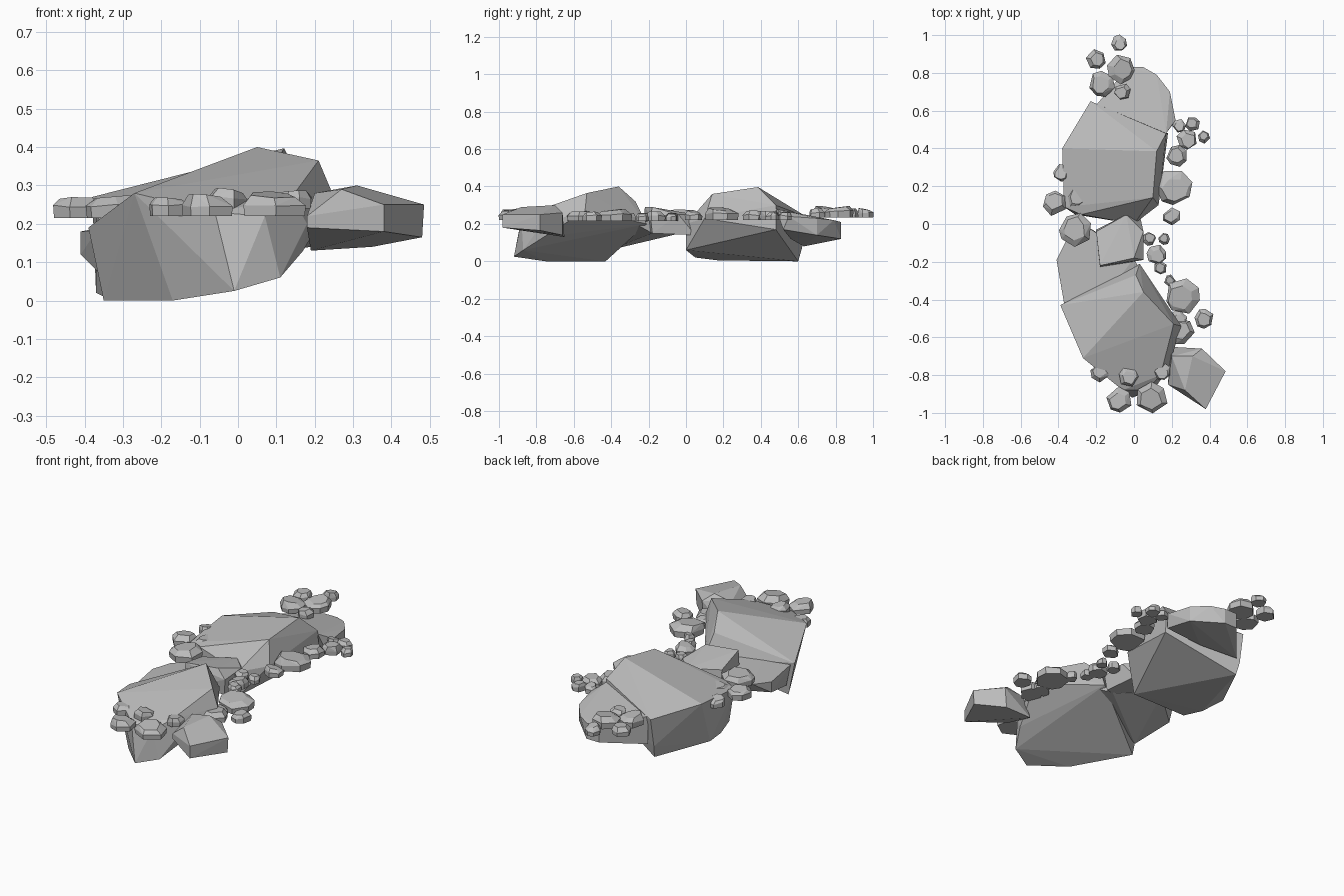
import bpy
import bmesh
import math
import random
from mathutils import Vector

random.seed(7)

default_cube = bpy.data.objects.get("Cube")
if default_cube:
    bpy.data.objects.remove(default_cube, do_unlink=True)

# Single stone colour
stone_grey = bpy.data.materials.new("stone_grey")
stone_grey.use_nodes = True
grey = (.5, .5, .5, 1)
stone_grey.diffuse_color = grey
stone_grey.node_tree.nodes["Principled BSDF"].inputs["Base Color"].default_value = grey


def add_hull(bm, points):
    """Wrap a faceted convex rock around the given corner points."""
    corners = [bm.verts.new(Vector(point)) for point in points]
    bmesh.ops.convex_hull(bm, input=corners)
    unused = [vert for vert in corners if vert.is_valid and not vert.link_faces]
    bmesh.ops.delete(bm, geom=unused, context='VERTS')


def finish(bm, name):
    """Turn the bmesh into a flat shaded object."""
    bmesh.ops.dissolve_limit(bm, angle_limit=math.radians(2),
                             verts=bm.verts[:], edges=bm.edges[:])
    bmesh.ops.recalc_face_normals(bm, faces=bm.faces[:])
    mesh = bpy.data.meshes.new(name)
    bm.to_mesh(mesh)
    bm.free()
    mesh.materials.append(stone_grey)
    rock = bpy.data.objects.new(name, mesh)
    bpy.context.scene.collection.objects.link(rock)
    return rock


def boulder(name, upper_corners, lower_corners):
    bm = bmesh.new()
    add_hull(bm, upper_corners + lower_corners)
    return finish(bm, name)


def pebble_group(name, base, stones):
    """Small blocky stones: flat base, upright sides and a sloping broad top."""
    bm = bmesh.new()
    for centre_x, centre_y, radius in stones:
        sides = random.choice((6, 7))
        turn = random.uniform(0, math.tau)
        thickness = .03 + radius * .32
        slope_x, slope_y = random.uniform(-.2, .2), random.uniform(-.2, .2)
        shift_x, shift_y = (radius * random.uniform(-.2, .2) for axis in "xy")
        points = []
        for index in range(sides):
            angle = turn + math.tau * (index + random.uniform(-.2, .2)) / sides
            reach = radius * random.uniform(.98, 1.1)
            x, y = reach * math.cos(angle), reach * math.sin(angle)
            shoulder = base + thickness * random.uniform(.45, .7)
            inset = random.uniform(.6, .75)
            top_x, top_y = x * inset + shift_x, y * inset + shift_y
            top = base + thickness + top_x * slope_x + top_y * slope_y
            points += [(centre_x + x * .96, centre_y + y * .96, base),
                       (centre_x + x, centre_y + y, shoulder),
                       (centre_x + top_x, centre_y + top_y, top)]
        add_hull(bm, points)
    return finish(bm, name)


# Large boulder at the front, with its underside rising to the left
boulder(
    "front_boulder",
    upper_corners=[
        (-.39, -.43, .19), (-.27, -.71, .28), (-.06, -.88, .23),
        (.07, -.88, .22), (.14, -.8, .27), (.21, -.53, .365),
        (.05, -.36, .4), (.01, -.27, .32), (.25, -.54, .27),
        (.18, -.77, .2), (.03, -.21, .2),
    ],
    lower_corners=[
        (-.17, -.75, 0), (-.35, -.43, 0), (-.01, -.92, .025),
        (.11, -.87, .06), (.17, -.76, .13),
    ])

# Large boulder at the back
boulder(
    "back_boulder",
    upper_corners=[
        (-.38, .4, .27), (-.23, .65, .235), (.12, .385, .397),
        (.1, .14, .36), (.17, .48, .3), (.18, .48, .17),
        (.13, .1, .23), (-.28, .05, .25), (-.37, .09, .24),
    ],
    lower_corners=[
        (0, 0, .2), (0, 0, .06), (-.31, .05, .02), (-.34, .17, .005),
        (-.37, .31, .02), (-.22, .6, 0), (-.23, .62, .07),
    ])

# Lower slab leaning out behind the back boulder
boulder(
    "back_slab",
    upper_corners=[
        (.05, .83, .21), (-.03, .83, .21), (.12, .79, .22), (.19, .7, .23),
        (.22, .55, .24), (.17, .48, .28), (-.2, .63, .24),
    ],
    lower_corners=[
        (.05, .83, .12), (-.03, .83, .12), (.19, .7, .14), (.2, .52, .17),
        (-.2, .63, .08), (0, .56, .12),
    ])

# Low slab on the right-hand side of the front boulder
boulder(
    "side_slab",
    upper_corners=[
        (-.41, -.19, .18), (-.36, -.09, .19), (-.24, -.02, .2),
        (0, -.18, .22), (.04, -.27, .2), (-.37, -.42, .18), (-.2, -.45, .2),
    ],
    lower_corners=[
        (-.41, -.19, .12), (-.22, -.03, .15), (0, -.18, .15),
        (-.35, -.41, .06),
    ])

# Wedge bridging the two boulders
boulder(
    "bridge_rock",
    upper_corners=[
        (-.18, -.22, .29), (0, -.18, .29), (.05, -.19, .24),
        (.05, -.04, .25), (-.04, .05, .25), (-.2, -.04, .25),
    ],
    lower_corners=[
        (-.18, -.23, .16), (.04, -.18, .15), (.03, .05, .14),
        (-.2, -.03, .17),
    ])

# Separate block at the front left corner
boulder(
    "corner_block",
    upper_corners=[
        (.18, -.85, .22), (.38, -.98, .25), (.485, -.78, .25),
        (.27, -.88, .29), (.31, -.7, .3), (.2, -.7, .28),
        (.36, -.66, .26),
    ],
    lower_corners=[
        (.19, -.65, .13), (.18, -.85, .19), (.38, -.98, .18),
        (.48, -.78, .165), (.35, -.66, .14),
    ])

# Pebbles scattered around the boulders
pebble_group("back_pebbles", .235, [
    (-.08, .957, .042), (-.2, .87, .052), (-.07, .82, .075),
    (-.17, .74, .068), (-.06, .7, .043),
])
pebble_group("back_left_pebbles", .22, [
    (.31, .53, .038), (.37, .46, .033), (.28, .45, .053),
    (.24, .52, .035), (.23, .36, .055), (.21, .2, .093), (.2, .04, .047),
])
pebble_group("right_pebbles", .215, [
    (-.42, .11, .065), (-.38, .27, .047), (-.31, -.03, .085), (-.3, .14, .06),
])
pebble_group("middle_pebbles", .215, [
    (.08, -.08, .036), (.16, -.08, .03), (.12, -.16, .052), (.14, -.23, .035),
    (.19, -.3, .03),
])
pebble_group("front_left_pebbles", .215, [
    (.26, -.38, .093), (.37, -.5, .05), (.25, -.57, .067), (.23, -.51, .05),
])
pebble_group("front_pebbles", .22, [
    (-.18, -.79, .05), (-.08, -.93, .067), (.09, -.92, .084),
])
pebble_group("perched_pebbles", .24, [(-.03, -.81, .053), (.15, -.78, .045)])
